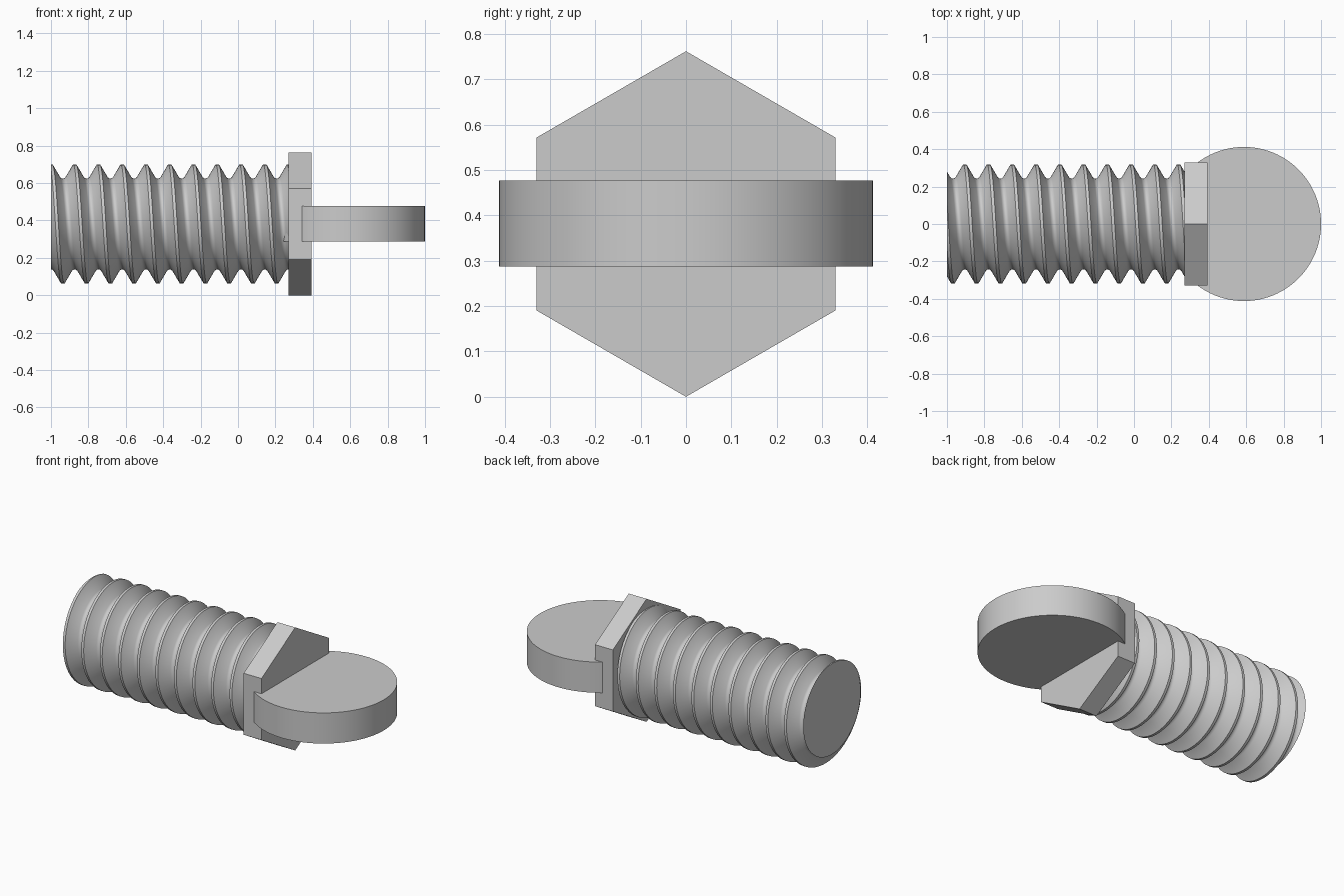
import bpy, bmesh, math
from mathutils import Matrix

if "Cube" in bpy.data.objects:
    bpy.data.objects.remove(bpy.data.objects["Cube"])

AXIS_Z = 0.381           # height of the screw axis
X0, X1 = -1.0, 0.28      # threaded length (end is buried in the head)
PITCH = 0.127
SEGS = 72                # steps per turn

grey = bpy.data.materials.new("plain grey")
grey.diffuse_color = (0.6, 0.6, 0.6, 1)
grey.use_nodes = True
grey.node_tree.nodes["Principled BSDF"].inputs["Base Color"].default_value = grey.diffuse_color


def finish(name, bm):
    bmesh.ops.recalc_face_normals(bm, faces=bm.faces)
    mesh = bpy.data.meshes.new(name)
    bm.to_mesh(mesh)
    bm.free()
    mesh.materials.append(grey)
    obj = bpy.data.objects.new(name, mesh)
    bpy.context.collection.objects.link(obj)
    return obj


def prism(name, sides, radius, depth, matrix):
    bm = bmesh.new()
    bmesh.ops.create_cone(bm, cap_ends=True, segments=sides, radius1=radius,
                          radius2=radius, depth=depth, matrix=matrix)
    return finish(name, bm)


# threaded shaft: one thread profile (pitch fraction, radius) swept along a helix
profile = [(-0.0625, 0.319), (0.0625, 0.319), (0.375, 0.251), (0.44, 0.2445),
           (0.5, 0.2425), (0.56, 0.2445), (0.625, 0.251)]
bm = bmesh.new()
rows = []
for i in range(-2 * SEGS, 13 * SEGS + 1):
    a = 2 * math.pi * i / SEGS
    rows.append([bm.verts.new((X0 + PITCH * (i / SEGS + t), -r * math.sin(a),
                               AXIS_Z + r * math.cos(a))) for t, r in profile])
for i in range(len(rows) - SEGS - 1):
    a = rows[i] + [rows[i + SEGS][0]]
    b = rows[i + 1] + [rows[i + SEGS + 1][0]]
    for j in range(len(profile)):
        bm.faces.new((a[j], a[j + 1], b[j + 1], b[j]))

# cut both ends square and cap them
for x, direction in ((X0, -1), (X1, 1)):
    cut = bmesh.ops.bisect_plane(bm, geom=bm.verts[:] + bm.edges[:] + bm.faces[:],
                                 dist=1e-6, plane_co=(x, 0, 0),
                                 plane_no=(direction, 0, 0), clear_outer=True)
    rim = [e for e in cut["geom_cut"]
           if isinstance(e, bmesh.types.BMEdge) and e.is_boundary]
    bmesh.ops.edgeloop_fill(bm, edges=rim)
shaft = finish("threaded_shaft", bm)

# hexagonal collar, points up and down
prism("hex_collar", 6, 0.381, 0.122,
      Matrix.Translation((0.331, 0, AXIS_Z)) @ Matrix.Rotation(math.pi / 2, 4, 'Y')
      @ Matrix.Rotation(0, 4, 'Z')).name = "hex_collar"
collar = bpy.data.objects["hex_collar"]
# turn the collar so that a corner is on top
top = max(v.co.z for v in collar.data.vertices)
if top < AXIS_Z + 0.36:
    collar.data.transform(Matrix.Translation((0, 0, AXIS_Z))
                          @ Matrix.Rotation(math.pi / 6, 4, 'X')
                          @ Matrix.Translation((0, 0, -AXIS_Z)))

# flat round thumb grip
grip = prism("thumb_grip", 96, 0.412, 0.19, Matrix.Translation((0.588, 0, 0.382)))

# smooth curved sides, keep the edges crisp
bpy.ops.object.select_all(action='DESELECT')
for obj in (shaft, grip):
    obj.select_set(True)
bpy.context.view_layer.objects.active = shaft
bpy.ops.object.shade_smooth_by_angle(angle=math.radians(30))
